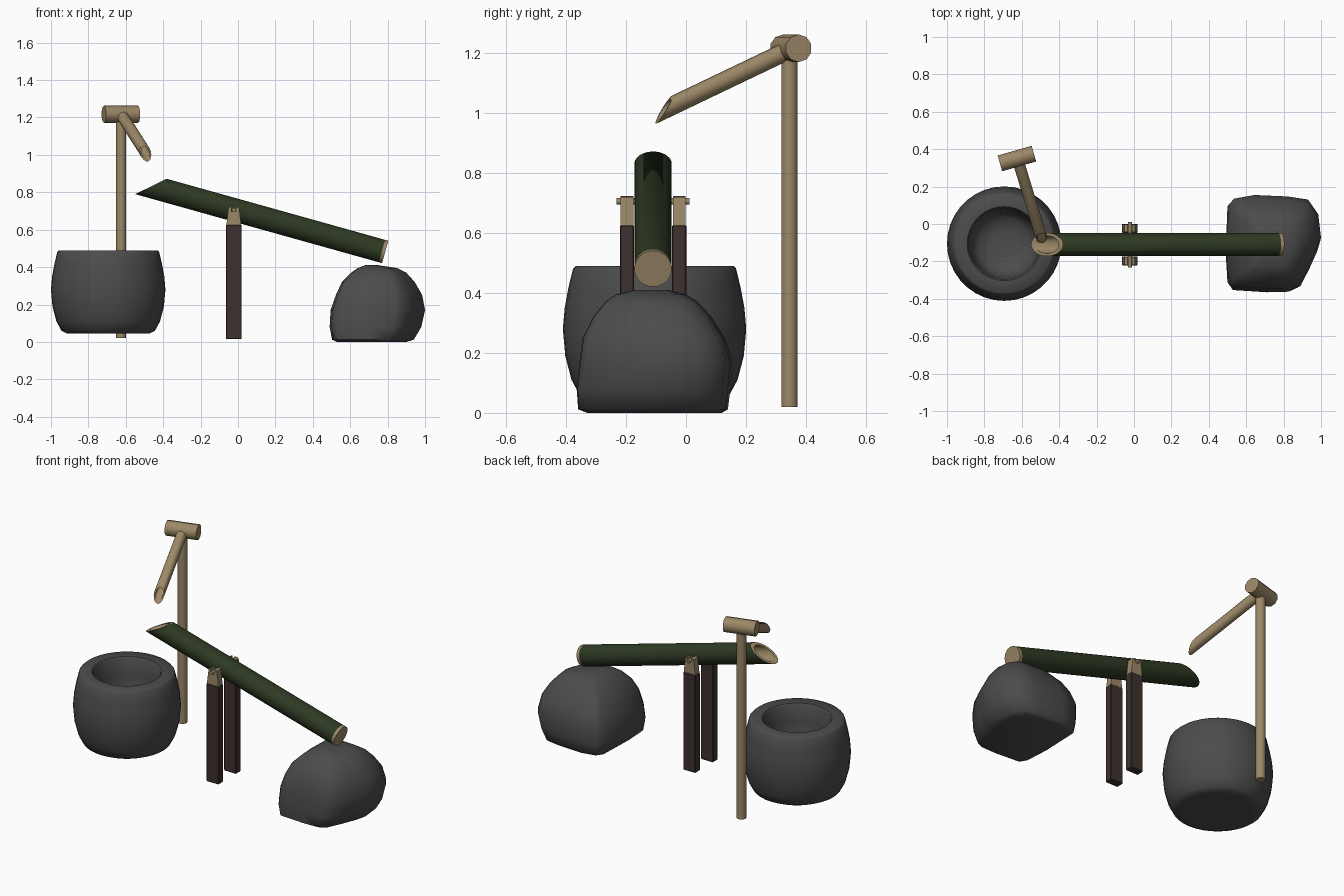
import bpy, bmesh, math
from mathutils import Vector

if "Cube" in bpy.data.objects:
    bpy.data.objects.remove(bpy.data.objects["Cube"])

def material(name, rgb):
    m = bpy.data.materials.new(name)
    m.diffuse_color = (*rgb, 1)
    m.use_nodes = True
    m.node_tree.nodes["Principled BSDF"].inputs["Base Color"].default_value = m.diffuse_color
    return m

GREEN = material("bamboo_green", (0.027, 0.042, 0.017))
TAN = material("dry_bamboo", (0.33, 0.245, 0.135))
BROWN = material("dark_wood", (0.048, 0.031, 0.026))
GREY = material("stone_grey", (0.072, 0.072, 0.072))

def finish(bm, name, mats, angle=35):
    bmesh.ops.recalc_face_normals(bm, faces=bm.faces)
    me = bpy.data.meshes.new(name)
    for f in bm.faces:
        f.smooth = True
    bm.to_mesh(me)
    bm.free()
    me.set_sharp_from_angle(angle=math.radians(angle))
    ob = bpy.data.objects.new(name, me)
    for m in mats:
        me.materials.append(m)
    bpy.context.collection.objects.link(ob)
    return ob

def loft(bm, rings, idx=None, cap_start=True, cap_end=True):
    """Skin a list of rings of points; idx gives the material of each band."""
    vs = [[bm.verts.new(p) for p in r] for r in rings]
    n = len(vs[0])
    for k in range(len(vs) - 1):
        for i in range(n):
            j = (i + 1) % n
            f = bm.faces.new((vs[k][i], vs[k][j], vs[k + 1][j], vs[k + 1][i]))
            f.material_index = idx[k] if idx else 0
    for use, r, m in ((cap_start, vs[0], idx[0] if idx else 0),
                      (cap_end, vs[-1], idx[-1] if idx else 0)):
        if use:
            bm.faces.new(r).material_index = m

def tube(name, a, b, r, n, mats, cut=0.0, bore=0.0, depth=0.2, tip=0.0):
    """Rod from a to b; optional slanted hollow mouth at a, second-colour slice at b."""
    a, b = Vector(a), Vector(b)
    d = (b - a).normalized()
    ref = Vector((0, 0, 1)) if abs(d.z) < 0.9 else Vector((0, 1, 0))
    s = d.cross(ref).normalized()
    u = s.cross(d)
    L = (b - a).length

    def ring(rad, t, slant=0.0):
        out = []
        for i in range(n):
            w = 2 * math.pi * (i + 0.5) / n
            k = t + slant * (0.5 + 0.5 * rad / r * math.sin(w))
            out.append(a + d * k + (s * math.cos(w) + u * math.sin(w)) * rad)
        return out
    rings, idx = [], []
    last = len(mats) - 1
    if bore:
        rings += [ring(bore, depth), ring(bore, 0, cut)]
        idx += [last, last]
    rings.append(ring(r, 0, cut))
    if tip:
        rings.append(ring(r, L - tip))
        idx.append(0)
    rings.append(ring(r, L))
    idx.append(last)
    bm = bmesh.new()
    loft(bm, rings, idx)
    return finish(bm, name, mats, 50)

# Tipping bamboo arm
tube("tipping_arm", (-0.533, -0.11, 0.85), (0.787, -0.11, 0.481), 0.0625, 32,
     [GREEN, TAN], cut=0.14, bore=0.047, depth=0.24, tip=0.018)

# Water spout, its cross piece and its pole
tube("spout", (-0.482, -0.113, 0.993), (-0.622, 0.345, 1.212), 0.031, 16,
     [TAN], cut=0.092, bore=0.023, depth=0.2)
c, h = Vector((-0.626, 0.35, 1.217)), Vector((0.091, 0.026, 0))
tube("spout_cross_piece", c - h, c + h, 0.046, 10, [TAN])
tube("spout_pole", (-0.625, 0.345, 0.02), (-0.625, 0.345, 1.2), 0.0275, 16, [TAN])

# Axle
tube("axle", (-0.0225, -0.232, 0.706), (-0.0225, 0.012, 0.706), 0.011, 12, [TAN])

# Pivot posts with notched caps
half = [(0.040, 0.622), (0.032, 0.69), (0.028, 0.72), (0.013, 0.724), (0.012, 0.697)]
cap = half + [(-x, z) for x, z in reversed(half)]
for side, y0, y1 in (("front", -0.221, -0.173), ("back", -0.047, 0.001)):
    bm = bmesh.new()
    x0, x1 = -0.065, 0.02
    loft(bm, [[(x0, y0, z), (x1, y0, z), (x1, y1, z), (x0, y1, z)] for z in (0.015, 0.627)])
    bmesh.ops.recalc_face_normals(bm, faces=bm.faces)
    bmesh.ops.bevel(bm, geom=bm.edges[:], offset=0.004, segments=1, affect='EDGES')
    finish(bm, side + "_post", [BROWN], 30)
    bm = bmesh.new()
    loft(bm, [[(x - 0.0225, y, z) for x, z in cap] for y in (y0 + 0.003, y1 - 0.003)])
    finish(bm, side + "_post_cap", [TAN], 30)

# Stone basin, turned from a profile
profile = [(0.19, 0.045), (0.22, 0.045), (0.25, 0.06), (0.277, 0.11), (0.298, 0.19),
           (0.306, 0.28), (0.30, 0.35), (0.287, 0.42), (0.272, 0.482), (0.264, 0.49),
           (0.198, 0.49), (0.19, 0.48), (0.186, 0.38), (0.175, 0.27), (0.14, 0.215),
           (0.07, 0.20)]
bm = bmesh.new()
N = 36
loft(bm, [[(-0.694 + r * math.cos(2 * math.pi * i / N),
            -0.105 + r * math.sin(2 * math.pi * i / N), z) for i in range(N)]
          for r, z in profile])
finish(bm, "stone_basin", [GREY], 50)

# Striking rock: one outline fitted into a box at each height
outline = [(0.50, 0.10), (0.53, 0.135), (0.64, 0.155), (0.82, 0.147), (0.93, 0.13),
           (0.985, 0.05), (1.0, -0.08), (0.98, -0.15), (0.94, -0.24), (0.89, -0.34),
           (0.84, -0.362), (0.72, -0.365), (0.53, -0.353), (0.50, -0.31), (0.49, -0.15)]
levels = [(0.0, 0.53, 0.90, -0.33, 0.12), (0.012, 0.503, 0.94, -0.36, 0.14),
          (0.08, 0.49, 0.98, -0.365, 0.148), (0.17, 0.495, 1.0, -0.355, 0.155),
          (0.25, 0.523, 0.985, -0.345, 0.13), (0.32, 0.555, 0.945, -0.31, 0.085),
          (0.37, 0.605, 0.90, -0.27, 0.04), (0.395, 0.64, 0.85, -0.235, 0.0),
          (0.41, 0.68, 0.75, -0.17, -0.06)]
bm = bmesh.new()
loft(bm, [[(x0 + (x1 - x0) * (x - 0.49) / 0.51, y0 + (y1 - y0) * (y + 0.365) / 0.52, z)
           for x, y in outline] for z, x0, x1, y0, y1 in levels])
finish(bm, "striking_rock", [GREY], 60)
